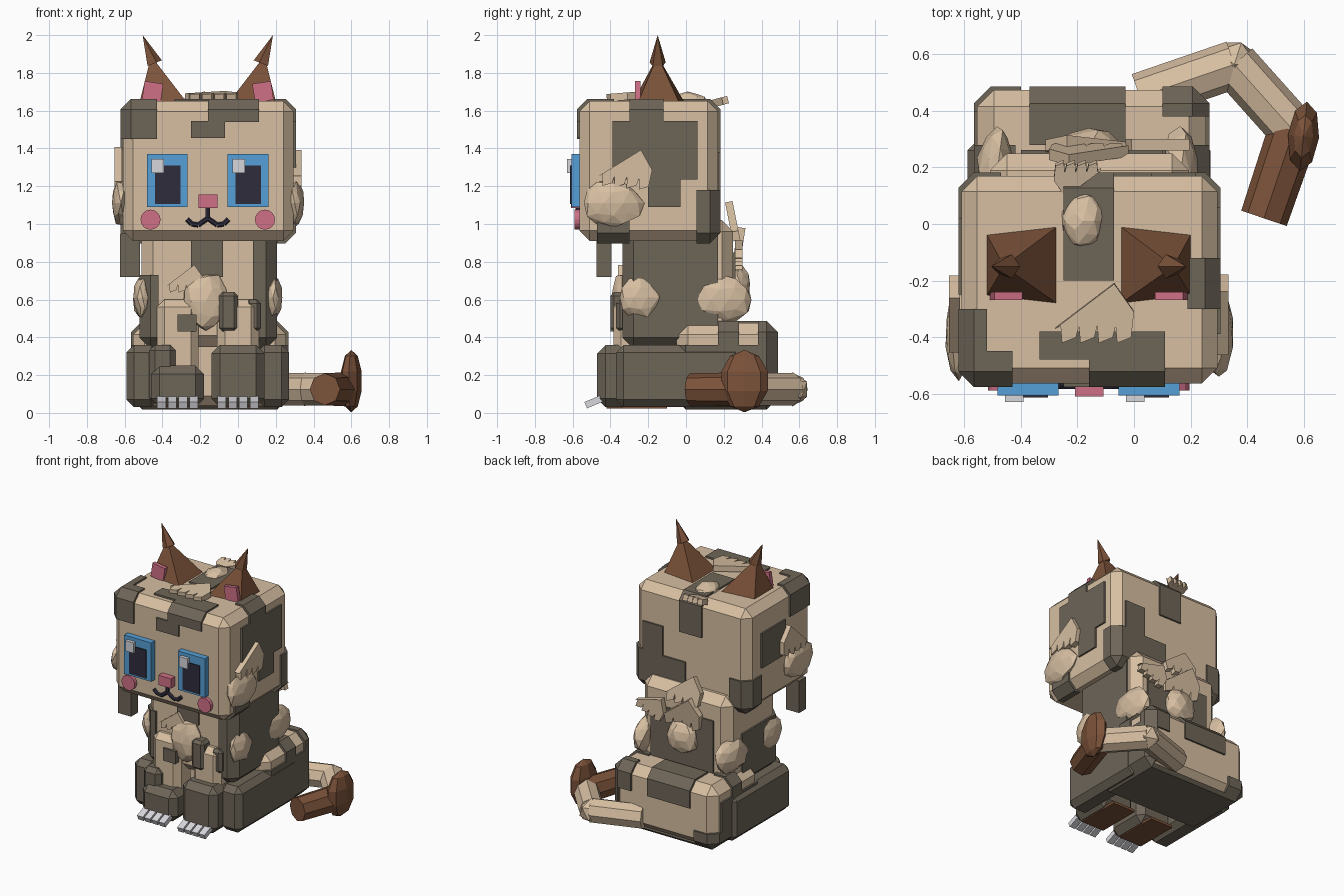
import bpy, bmesh, math, random
from mathutils import Vector, Matrix, Euler

if "Cube" in bpy.data.objects:
    bpy.data.objects.remove(bpy.data.objects["Cube"])
random.seed(4)
MID = -0.16  # symmetry line of the body


def material(name, r, g, b):
    m = bpy.data.materials.new(name)
    m.use_nodes = True
    m.diffuse_color = (r, g, b, 1)
    m.node_tree.nodes["Principled BSDF"].inputs["Base Color"].default_value = (r, g, b, 1)
    return m


CREAM = material("cream fur", 0.68, 0.52, 0.36)
DARK = material("dark grey fur", 0.155, 0.13, 0.097)
BROWN = material("brown", 0.2, 0.085, 0.042)
PINK = material("pink", 0.62, 0.16, 0.24)
BLUE = material("eye blue", 0.09, 0.35, 0.68)
BLACK = material("pupil black", 0.028, 0.025, 0.045)
WHITE = material("claw white", 0.68, 0.68, 0.72)


def finish(bm, name, mat, matrix=None):
    if matrix:
        bm.transform(matrix)
    bmesh.ops.recalc_face_normals(bm, faces=bm.faces)
    me = bpy.data.meshes.new(name)
    bm.to_mesh(me)
    bm.free()
    me.materials.append(mat)
    ob = bpy.data.objects.new(name, me)
    bpy.context.collection.objects.link(ob)
    return ob


def box_mesh(lo, hi, bevel=0):
    bm = bmesh.new()
    bmesh.ops.create_cube(bm, size=1)
    for v in bm.verts:
        v.co = [(a + b) / 2 + c * (b - a) for a, b, c in zip(lo, hi, v.co)]
    if bevel:
        bmesh.ops.bevel(bm, geom=bm.edges[:], offset=bevel, segments=1, affect='EDGES')
    return bm


def box(name, lo, hi, mat, bevel=0, matrix=None):
    return finish(box_mesh(lo, hi, bevel), name, mat, matrix)


def patch(name, body, lo, hi):
    """Dark fur that hugs a bevelled body: a swollen copy clipped to a region."""
    blo, bhi, bevel = body
    bm = box_mesh([a - 0.012 for a in blo], [b + 0.012 for b in bhi], bevel)
    for axis in range(3):
        for point, sign in ((lo, -1), (hi, 1)):
            n = Vector((0, 0, 0))
            n[axis] = sign
            cut = bmesh.ops.bisect_plane(bm, geom=bm.verts[:] + bm.edges[:] + bm.faces[:],
                                         plane_co=point, plane_no=n, clear_outer=True)
            edges = [e for e in cut["geom_cut"] if isinstance(e, bmesh.types.BMEdge)]
            if edges:
                bmesh.ops.holes_fill(bm, edges=edges)
    finish(bm, name, DARK)


def tuft(name, at, size):
    bm = bmesh.new()
    bmesh.ops.create_icosphere(bm, subdivisions=2, radius=1)
    for v in bm.verts:
        v.co *= random.uniform(0.88, 1.06)
    finish(bm, name, CREAM, Matrix.Translation(at) @ Matrix.Diagonal((*size, 1)))


def fur_slab(name, at, rot, scale=1.0):
    """Thin tuft with a ragged lower edge."""
    pts = [(-0.14, -0.04), (0.07, 0.12), (0.14, 0.02)]
    for i in range(4):
        x = 0.13 - i * 0.065
        pts += [(x, -0.07), (x - 0.05, -0.09), (x - 0.055, -0.03)]
    bm = bmesh.new()
    f = bm.faces.new([bm.verts.new((x * scale, y * scale, -0.02)) for x, y in pts])
    r = bmesh.ops.extrude_face_region(bm, geom=[f])
    bmesh.ops.translate(bm, vec=(0, 0, 0.04), verts=[v for v in r["geom"] if isinstance(v, bmesh.types.BMVert)])
    finish(bm, name, CREAM, Matrix.LocRotScale(at, Euler(rot), None))


def tube(name, a, b, r1, r2, mat, sides=8):
    a, b = Vector(a), Vector(b)
    bm = bmesh.new()
    bmesh.ops.create_cone(bm, cap_ends=True, segments=sides, radius1=r1, radius2=r2, depth=(b - a).length)
    turn = (b - a).to_track_quat('Z', 'Y')
    return finish(bm, name, mat, Matrix.LocRotScale((a + b) / 2, turn, None))


# Main bodies
HEAD = ((-0.61, -0.565, 0.91), (0.295, 0.17, 1.65), 0.055)
TORSO = ((-0.51, -0.325, 0.35), (0.195, 0.25, 1.02), 0.06)
RUMP = ((-0.555, -0.05, 0.03), (0.255, 0.475, 0.475), 0.06)
for name, b in (("head", HEAD), ("torso", TORSO), ("rump", RUMP)):
    box(name, b[0], b[1], CREAM, b[2])

# Head fur patches: front, top, right side, left side, back
for lo, hi in (
    ((-0.7, -0.7, 1.45), (-0.43, -0.45, 1.7)), ((-0.7, -0.5, 1.45), (-0.52, -0.3, 1.7)),
    ((-0.25, -0.7, 1.455), (-0.07, -0.5, 1.545)), ((-0.16, -0.7, 1.54), (0.11, -0.38, 1.7)),
    ((-0.335, -0.48, 1.6), (-0.1, -0.38, 1.7)), ((-0.25, -0.2, 1.6), (-0.07, 0.1, 1.7)),
    ((-0.25, 0.05, 1.38), (-0.07, 0.2, 1.7)),
    ((0.2, -0.39, 1.235), (0.4, 0.06, 1.545)), ((0.19, -0.3, 1.5), (0.4, -0.12, 1.7)),
    ((0.2, -0.2, 1.09), (0.4, -0.03, 1.24)), ((0.21, -0.47, 0.87), (0.4, -0.3, 1.02)),
    ((0.18, 0.055, 0.87), (0.4, 0.3, 1.18)), ((0.06, 0.1, 1.15), (0.22, 0.3, 1.38)),
    ((-0.12, 0.1, 0.95), (0.2, 0.3, 1.17)),
    ((-0.7, 0.02, 0.87), (-0.47, 0.3, 1.15)), ((-0.7, -0.25, 1.2), (-0.5, 0.02, 1.45)),
):
    patch("head_patch", HEAD, lo, hi)

# Torso and rump fur patches
for lo, hi in (((0.08, -0.5, 0.3), (0.3, 0.17, 0.95)), ((-0.25, -0.5, 0.72), (-0.08, -0.2, 1)),
               ((-0.6, -0.4, 0.3), (-0.42, 0.1, 0.73)), ((-0.4, 0.1, 0.4), (0.1, 0.3, 0.85))):
    patch("torso_patch", TORSO, lo, hi)
for lo, hi in (((-0.37, 0.28, 0.3), (-0.03, 0.6, 0.6)), ((0.1, 0.38, 0.3), (0.4, 0.6, 0.6)),
               ((0.2, -0.1, 0), (0.4, 0.6, 0.36)), ((-0.7, -0.1, 0.06), (-0.5, 0.4, 0.36)),
               ((-0.7, 0.3, 0), (-0.4, 0.6, 0.15)), ((-0.7, -0.1, 0), (0.4, 0.6, 0.04)),
               ((0.1, 0.17, 0.36), (0.4, 0.28, 0.6)), ((-0.7, 0.17, 0.36), (-0.42, 0.28, 0.6))):
    patch("rump_patch", RUMP, lo, hi)

# Hanging lock of fur beside the right cheek
box("cheek_lock", (-0.625, -0.475, 0.72), (-0.52, -0.395, 0.95), DARK)

# Legs, paws, soles and claws on both sides
for side, s in (("right", -1), ("left", 1)):
    def span(a, b):
        return sorted((MID + s * a, MID + s * b))
    x0, x1 = span(0.26, 0.43)
    box(side + "_thigh", (x0, -0.37, 0.03), (x1, 0.3, 0.36), DARK, 0.04)
    x0, x1 = span(0.05, 0.27)
    box(side + "_front_leg", (x0, -0.385, 0.1), (x1, -0.2, 0.6), CREAM, 0.04)
    x0, x1 = span(0.02, 0.3)
    box(side + "_paw", (x0, -0.47, 0.03), (x1, -0.15, 0.36 if s > 0 else 0.25), DARK, 0.045)
    box(side + "_sole", (x0 + 0.05, -0.42, 0.022), (x1 - 0.05, -0.1, 0.04), BROWN)
    for i in range(4):
        x = MID + s * 0.16 + (i - 1.5) * 0.057
        box(side + "_claw", (-0.023, -0.05, -0.018), (0.023, 0.05, 0.018), WHITE,
            matrix=Matrix.LocRotScale((x, -0.485, 0.06), Euler((0.4, 0, 0)), None))
box("right_leg_cuff", (-0.47, -0.43, 0.05), (-0.33, -0.2, 0.36), DARK, 0.03)
box("right_leg_spot", (-0.32, -0.4, 0.43), (-0.22, -0.3, 0.52), DARK)
box("left_leg_spot", (-0.1, -0.4, 0.43), (0, -0.3, 0.64), DARK, 0.02)
box("left_leg_outer_spot", (0.04, -0.37, 0.43), (0.12, -0.22, 0.6), DARK, 0.02)

# Ears: pyramid, slim tip and pink inner plate
for side, s in (("right", -1), ("left", 1)):
    bm = bmesh.new()
    base = [bm.verts.new((MID + s * a, y, 1.63)) for a, y in
            ((0.1, 0), (0.365, -0.03), (0.365, -0.26), (0.1, -0.29))]
    apex = bm.verts.new((MID + s * 0.3, -0.15, 1.89))
    bm.faces.new(base)
    for i in range(4):
        bm.faces.new((base[i], base[(i + 1) % 4], apex))
    finish(bm, side + "_ear", BROWN)
    tube(side + "_ear_tip", (MID + s * 0.285, -0.15, 1.85), (MID + s * 0.345, -0.15, 2.0), 0.045, 0, BROWN, 5)
    box(side + "_inner_ear", (-0.05, -0.014, -0.05), (0.05, 0.014, 0.05), PINK,
        matrix=Matrix.LocRotScale((MID + s * 0.292, -0.255, 1.7), Euler((0, s * -0.15, 0)), None))

# Face
for side, x in (("right", -0.375), ("left", 0.053)):
    box(side + "_eye", (x - 0.108, -0.607, 1.09), (x + 0.108, -0.56, 1.37), BLUE)
    box(side + "_pupil", (x - 0.065, -0.614, 1.105), (x + 0.07, -0.6, 1.31), BLACK)
    box(side + "_eye_glint", (x - 0.082, -0.63, 1.27), (x - 0.016, -0.6, 1.345), WHITE)
box("nose", (-0.208, -0.61, 1.085), (-0.108, -0.56, 1.155), PINK)
for side, s in (("right", -1), ("left", 1)):
    x = MID + s * 0.303
    tube(side + "_blush", (x, -0.56, 1.023), (x, -0.59, 1.023), 0.053, 0.053, PINK, 16)
    path = [(0, 1.085), (0, 1.03), (0.05, 0.995), (0.085, 1.0), (0.11, 1.025)]
    for (a, z), (b, w) in zip(path, path[1:]):
        tube("mouth", (MID + s * a, -0.573, z), (MID + s * b, -0.573, w), 0.013, 0.013, BLACK, 6)

# Fur tufts, mirrored on the flanks
for s in (-1, 1):
    tuft("cheek_tuft", (MID + s * 0.46, -0.385, 1.11), (0.05, 0.165, 0.125))
    fur_slab("cheek_slab", (MID + s * 0.475, -0.32, 1.28), (math.pi / 2, s * 0.1, math.pi / 2))
    tuft("shoulder_tuft", (MID + s * 0.345, -0.24, 0.61), (0.05, 0.115, 0.115))
    tuft("hip_tuft", (MID + s * 0.325, 0.18, 0.6), (0.07, 0.17, 0.13))
tuft("chest_tuft", (-0.17, -0.34, 0.59), (0.125, 0.06, 0.155))
fur_slab("chest_slab", (-0.28, -0.34, 0.7), (math.pi / 2, 0, 0), 0.7)
tuft("back_tuft", (-0.16, 0.27, 0.68), (0.12, 0.07, 0.12))
fur_slab("back_slab", (-0.16, 0.275, 0.85), (math.pi / 2 + 0.15, 0, math.pi), 1.1)
fur_slab("nape_slab", (-0.16, 0.25, 1.0), (math.pi / 2 - 0.2, 0, math.pi))
fur_slab("upper_back_slab", (0.08, 0.28, 0.85), (math.pi / 2, 0.4, math.pi), 0.8)
tuft("crown_tuft", (-0.18, 0.01, 1.65), (0.075, 0.1, 0.05))
fur_slab("crown_slab", (-0.14, -0.33, 1.675), (0.08, 0, 0))
fur_slab("crown_back_slab", (-0.2, 0.17, 1.645), (-0.25, 0, math.pi), 0.6)

# Tail: two cream lengths, a tuft disc and a brown end
tail = [(0.02, 0.45, 0.125), (0.355, 0.565, 0.125), (0.565, 0.33, 0.125), (0.46, 0.02, 0.125)]
tube("tail_root", tail[0], tail[1], 0.085, 0.085, CREAM)
tube("tail_middle", tail[1], tail[2], 0.085, 0.085, CREAM)
tube("tail_end", tail[2], tail[3], 0.09, 0.085, BROWN)
bm = bmesh.new()
bmesh.ops.create_icosphere(bm, subdivisions=1, radius=1)
finish(bm, "tail_joint", CREAM, Matrix.Translation(tail[1]) @ Matrix.Scale(0.09, 4))
bm = bmesh.new()
bmesh.ops.create_uvsphere(bm, u_segments=8, v_segments=5, radius=1)
finish(bm, "tail_tuft", BROWN, Matrix.LocRotScale((0.6, 0.31, 0.168), Euler((0, 0, -0.1)), (0.058, 0.13, 0.165)))
